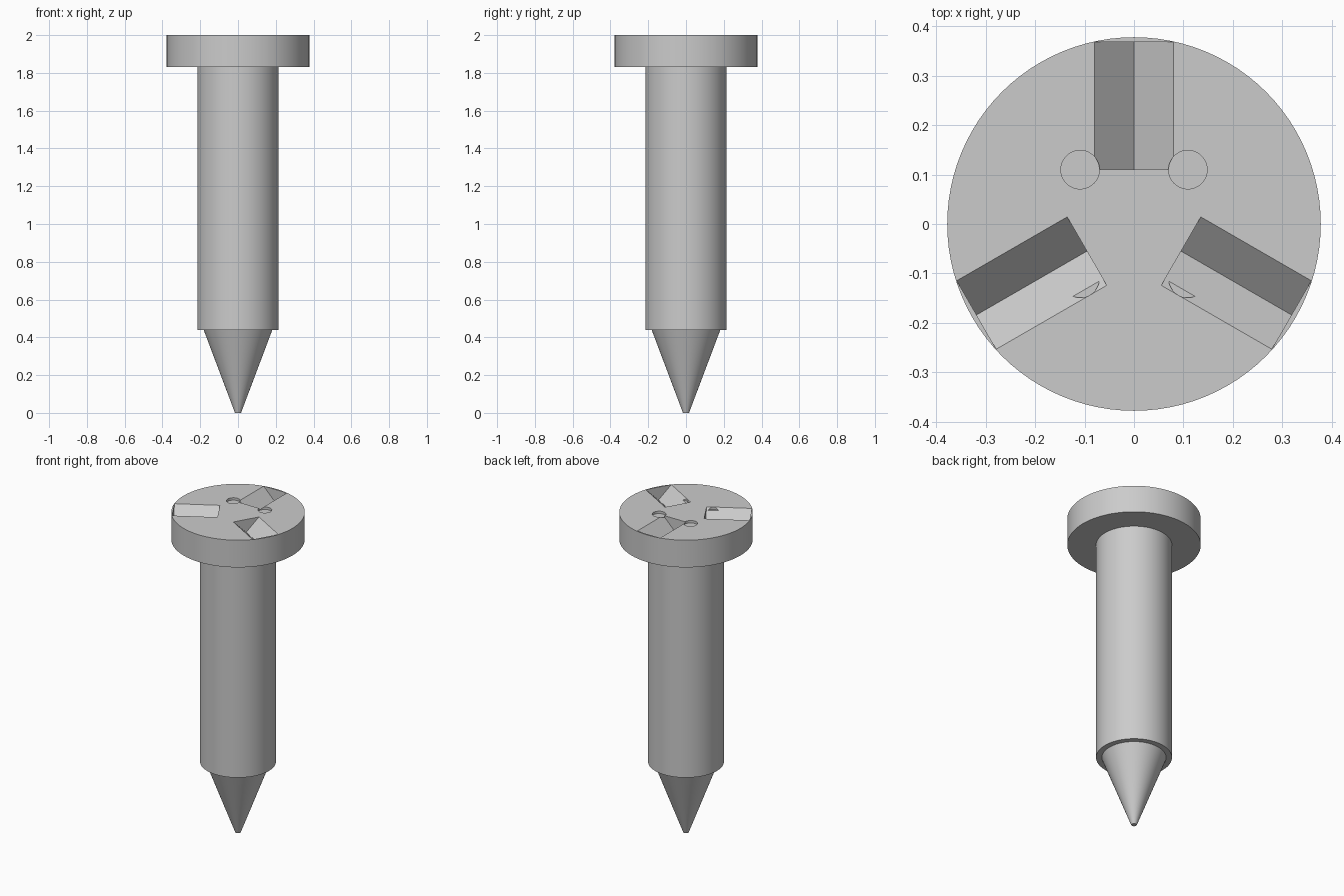
import bpy
import bmesh
from math import pi, radians
from mathutils import Matrix

if "Cube" in bpy.data.objects:
    bpy.data.objects.remove(bpy.data.objects["Cube"], do_unlink=True)

grey = bpy.data.materials.new("light grey")
grey.use_nodes = True
grey.diffuse_color = (0.6, 0.6, 0.6, 1)
grey.node_tree.nodes["Principled BSDF"].inputs["Base Color"].default_value = (0.6, 0.6, 0.6, 1)


def cone(name, r_low, r_high, z_low, z_high, x=0, y=0, sides=96):
    """Closed upright cylinder or truncated cone."""
    bm = bmesh.new()
    bmesh.ops.create_cone(
        bm, cap_ends=True, segments=sides, radius1=r_low, radius2=r_high,
        depth=z_high - z_low,
        matrix=Matrix.Translation((x, y, (z_low + z_high) / 2)))
    return finish(name, bm)


def finish(name, bm):
    mesh = bpy.data.meshes.new(name)
    bm.to_mesh(mesh)
    bm.free()
    mesh.materials.append(grey)
    obj = bpy.data.objects.new(name, mesh)
    bpy.context.collection.objects.link(obj)
    return obj


def groove_cutter(angle, inner=0.11, outer=0.368, half_width=0.08):
    """Diamond-section bar lying radially, half sunk into the head's top."""
    bm = bmesh.new()
    # A four-sided cylinder has its corners on the axes
    bmesh.ops.create_cone(
        bm, cap_ends=True, segments=4, radius1=half_width, radius2=half_width,
        depth=outer - inner,
        matrix=Matrix.Translation((0, 0, 2)) @ Matrix.Rotation(angle, 4, "Z")
        @ Matrix.Translation(((inner + outer) / 2, 0, 0))
        @ Matrix.Rotation(pi / 2, 4, "Y"))
    return finish("groove_cutter", bm)


def select_only(obj):
    bpy.ops.object.select_all(action="DESELECT")
    obj.select_set(True)
    bpy.context.view_layer.objects.active = obj


# Main turned parts
head = cone("head", 0.378, 0.378, 1.83, 2)
shaft = cone("shaft", 0.215, 0.215, 0.44, 1.83)
tip = cone("tip", 0.016, 0.182, 0, 0.44)

# Three radial V grooves and four shallow round recesses
cutters = [groove_cutter(radians(a)) for a in (90, 210, 330)]
for x in (-0.109, 0.109):
    for y in (-0.11, 0.11):
        cutters.append(cone("recess_cutter", 0.039, 0.039, 1.985, 2.1, x, y, 48))

for cutter in cutters:
    cutter.hide_render = True
    select_only(head)
    mod = head.modifiers.new("cut", "BOOLEAN")
    mod.operation = "DIFFERENCE"
    mod.solver = "EXACT"
    mod.object = cutter
    bpy.ops.object.modifier_apply(modifier=mod.name)
    bpy.data.objects.remove(cutter, do_unlink=True)

# Smooth round sides with crisp edges
for part in (head, shaft, tip):
    select_only(part)
    bpy.ops.object.shade_smooth_by_angle(angle=radians(30))
